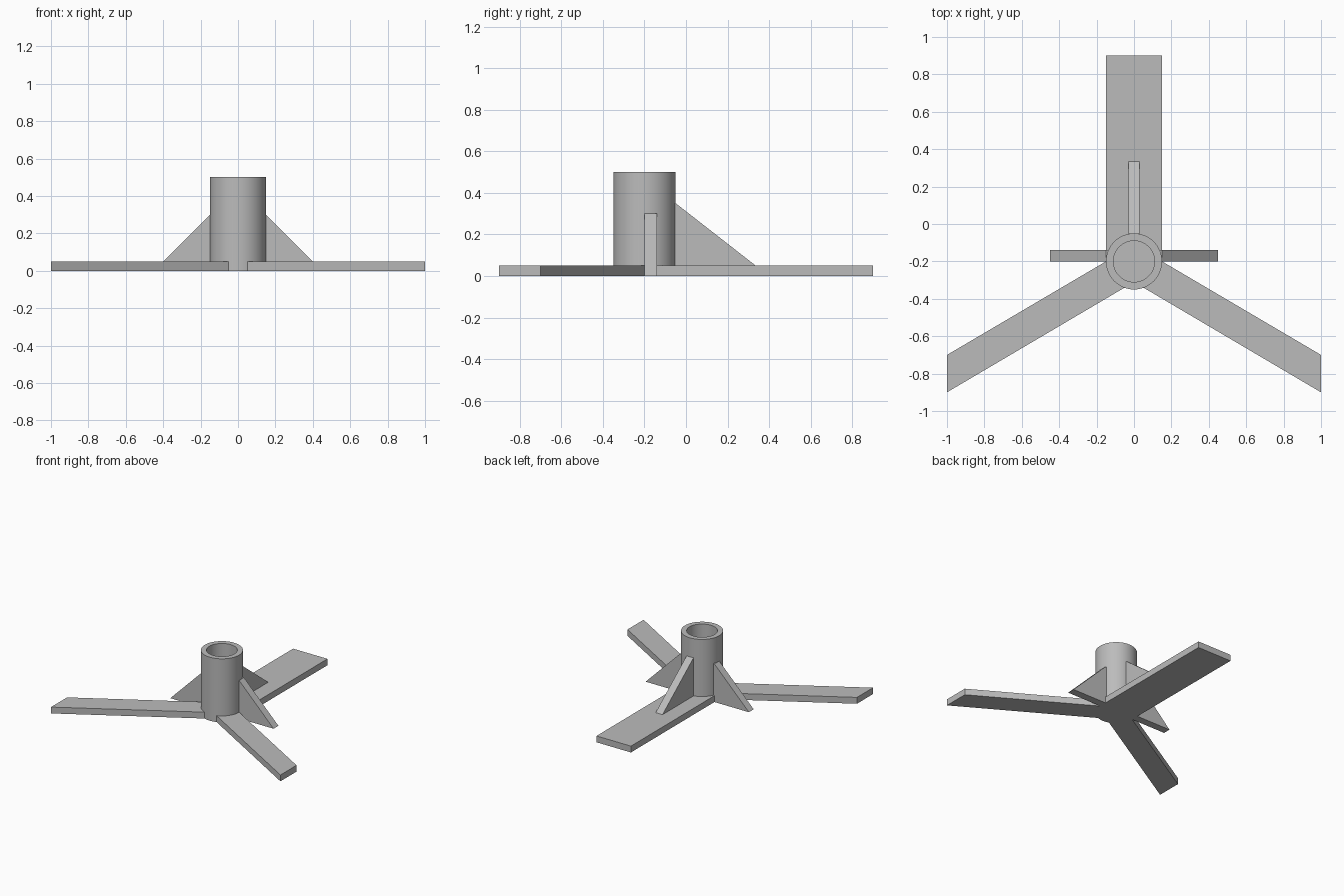
import bpy, bmesh, math
from mathutils import Vector

cube = bpy.data.objects.get("Cube")
if cube:
    bpy.data.objects.remove(cube, do_unlink=True)

grey = bpy.data.materials.new("mid_grey")
grey.use_nodes = True
COLOUR = (0.5, 0.5, 0.5, 1)
grey.diffuse_color = COLOUR
grey.node_tree.nodes["Principled BSDF"].inputs["Base Color"].default_value = COLOUR

HUB_Y = -0.2        # centre of the hub
PLATE = 0.05        # leg thickness
RIB = 0.06          # rib thickness


def finish(name, bm):
    bmesh.ops.recalc_face_normals(bm, faces=bm.faces)
    mesh = bpy.data.meshes.new(name)
    bm.to_mesh(mesh)
    bm.free()
    mesh.materials.append(grey)
    obj = bpy.data.objects.new(name, mesh)
    bpy.context.collection.objects.link(obj)
    return obj


def prism(name, outline, direction):
    """Extrude a flat outline along a direction."""
    bm = bmesh.new()
    face = bm.faces.new([bm.verts.new(p) for p in outline])
    new = bmesh.ops.extrude_face_region(bm, geom=[face])["geom"]
    bmesh.ops.translate(bm, vec=Vector(direction),
                        verts=[v for v in new if isinstance(v, bmesh.types.BMVert)])
    return finish(name, bm)


# Hub: a lathed socket, open at the top with a floor level with the legs
profile = [(0, 0), (0.15, 0), (0.15, 0.5), (0.11, 0.5), (0.11, PLATE), (0, PLATE)]
bm = bmesh.new()
verts = [bm.verts.new((r, 0, z)) for r, z in profile]
edges = [bm.edges.new(pair) for pair in zip(verts, verts[1:])]
bmesh.ops.spin(bm, geom=verts + edges, axis=(0, 0, 1), cent=(0, 0, 0),
               angle=math.tau, steps=64)
bmesh.ops.remove_doubles(bm, verts=bm.verts, dist=0.0001)
hub = finish("hub_socket", bm)
hub.location.y = HUB_Y
bpy.context.view_layer.objects.active = hub
hub.select_set(True)
bpy.ops.object.shade_smooth_by_angle(angle=math.radians(30))
hub.select_set(False)

# Back leg and the rib standing on it
prism("back_leg", [(-0.15, HUB_Y, 0), (0.15, HUB_Y, 0), (0.15, 0.9, 0), (-0.15, 0.9, 0)],
      (0, 0, PLATE))
prism("back_rib", [(-RIB / 2, -0.06, PLATE), (-RIB / 2, 0.335, PLATE),
                   (-RIB / 2, -0.05, 0.35), (-RIB / 2, -0.06, 0.35)], (RIB, 0, 0))

# Mirrored side legs and ribs
for side, s in (("left", 1), ("right", -1)):
    prism(side + "_leg", [(s * 0.05, -0.34, 0), (s * 1, -0.9, 0), (s * 1, -0.7, 0),
                          (s * 0.15, HUB_Y, 0), (s * 0.05, HUB_Y, 0)], (0, 0, PLATE))
    prism(side + "_rib", [(s * 0.14, HUB_Y, 0), (s * 0.45, HUB_Y, 0),
                          (s * 0.15, HUB_Y, 0.3), (s * 0.14, HUB_Y, 0.3)], (0, RIB, 0))
